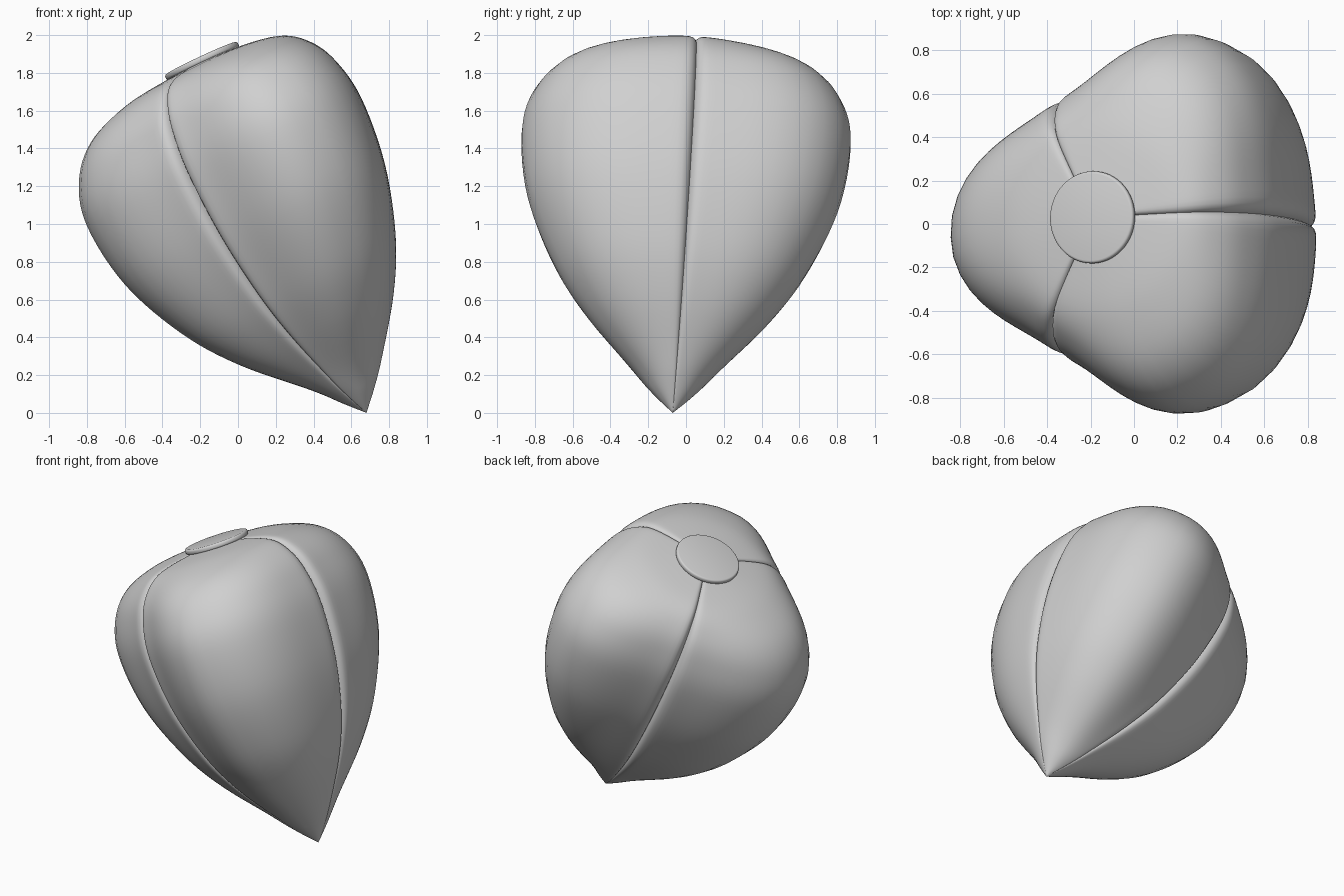
import bpy, bmesh, math
from mathutils import Matrix, Vector

cube = bpy.data.objects.get("Cube")
if cube:
    bpy.data.objects.remove(cube, do_unlink=True)

# Single plain grey
grey = bpy.data.materials.new("plain grey")
grey.use_nodes = True
COLOUR = (0.63, 0.63, 0.63, 1)
grey.diffuse_color = COLOUR
grey.node_tree.nodes["Principled BSDF"].inputs["Base Color"].default_value = COLOUR

# Leaning frame: origin at the pointed tip, local z along the pod's axis
w = Vector((-0.423, 0.049, 0.905)).normalized()
v = w.cross(Vector((0.906, 0, 0.423))).normalized()
u = v.cross(w)
frame = Matrix((u, v, w)).transposed().to_4x4()
frame.translation = (0.68, -0.07, 0)

# Lengthwise profiles (height along axis, radius) of lobe ridge and seam
RIDGE = [(0, 0), (.1, .094), (.23, .212), (.515, .505), (.79, .71), (1.15, .873),
         (1.515, .925), (1.75, .865), (1.915, .717), (2.01, .473), (2.045, .2), (2.055, 0)]
SEAM = [(0, 0), (.1, .092), (.23, .197), (.515, .39), (.79, .522), (1.15, .622),
        (1.515, .655), (1.75, .62), (1.9, .55), (2.0, .432), (2.043, .2), (2.053, 0)]
STEPS, HALF = 6, 16          # rows per profile span, columns per half lobe
# Seams and crests as (degrees around the axis, radius scale)
FRONT_SEAM, BACK_SEAM, END_SEAM = (241.5, 1.05), (121.5, 1.0), (3.5, 1.0)
LOBES = [(END_SEAM, (69, 0.98), BACK_SEAM),
         (BACK_SEAM, (185, 1.0), FRONT_SEAM),
         (FRONT_SEAM, (291, 0.98), (363.5, 1.0))]


def smooth_path(points):
    """Sample a Catmull-Rom curve through the points."""
    pts = [Vector(p) for p in points]
    ext = [2 * pts[0] - pts[1]] + pts + [2 * pts[-1] - pts[-2]]
    out = []
    for a, b, c, d in zip(ext, ext[1:], ext[2:], ext[3:]):
        for k in range(STEPS):
            t = k / STEPS
            out.append(0.5 * (2 * b + (c - a) * t + (2 * a - 5 * b + 4 * c - d) * t ** 2
                              + (3 * b - a - 3 * c + d) * t ** 3))
    return out + [pts[-1]]


def column(start, end, t):
    """Angle, radius scale, swell from seam (0) to ridge (1), groove strength."""
    angle, scale = Vector(start).lerp(Vector(end), t)
    groove = math.exp(-t / 0.025)
    bulge = (0.5 - 0.5 * math.cos(math.pi * t)) ** 1.2
    return math.radians(angle), scale, 0.1 * (1 - groove) + 0.9 * bulge, groove


def finish(name, bm):
    bmesh.ops.recalc_face_normals(bm, faces=bm.faces)
    mesh = bpy.data.meshes.new(name)
    bm.to_mesh(mesh)
    bm.free()
    mesh.materials.append(grey)
    ob = bpy.data.objects.new(name, mesh)
    bpy.context.collection.objects.link(ob)
    ob.matrix_world = frame
    bpy.ops.object.select_all(action='DESELECT')
    ob.select_set(True)
    bpy.context.view_layer.objects.active = ob
    bpy.ops.object.shade_smooth_by_angle(angle=math.radians(35))
    return ob


# Three-lobed pod: columns crowd towards the seams
half = [(k / HALF) ** 1.7 for k in range(HALF + 1)]
columns = []
for seam_a, crest, seam_b in LOBES:
    columns += [column(seam_a, crest, t) for t in half]
    columns += [column(seam_b, crest, t) for t in half[-2:0:-1]]

ridge, seam = smooth_path(RIDGE), smooth_path(SEAM)
bm = bmesh.new()
rings = []
for r, s in list(zip(ridge, seam))[1:-1]:
    ring = []
    for angle, scale, swell, groove in columns:
        h, rad = s.lerp(r, swell)
        rad *= scale * (1 - 0.04 * groove)
        h -= 0.015 * groove * (h / 2) ** 4
        ring.append(bm.verts.new((rad * math.cos(angle), rad * math.sin(angle), h)))
    rings.append(ring)
n = len(columns)
tip = bm.verts.new((0, 0, 0))
crown = bm.verts.new((0, 0, RIDGE[-1][0]))
for i in range(n):
    j = (i + 1) % n
    bm.faces.new((tip, rings[0][j], rings[0][i]))
    bm.faces.new((crown, rings[-1][i], rings[-1][j]))
    for lo, hi in zip(rings, rings[1:]):
        bm.faces.new((lo[i], lo[j], hi[j], hi[i]))
finish("lobed_pod", bm)

# Thin round cap over the crown, with softened rims
bm = bmesh.new()
bmesh.ops.create_cone(bm, cap_ends=True, segments=64, radius1=0.212, radius2=0.212,
                      depth=0.034, matrix=Matrix.Translation((0, 0, 2.058)))
rims = [e for e in bm.edges if abs(e.verts[0].co.z - e.verts[1].co.z) < 0.001]
bmesh.ops.bevel(bm, geom=rims, offset=0.012, segments=3, profile=0.5, affect='EDGES')
finish("crown_cap", bm)
